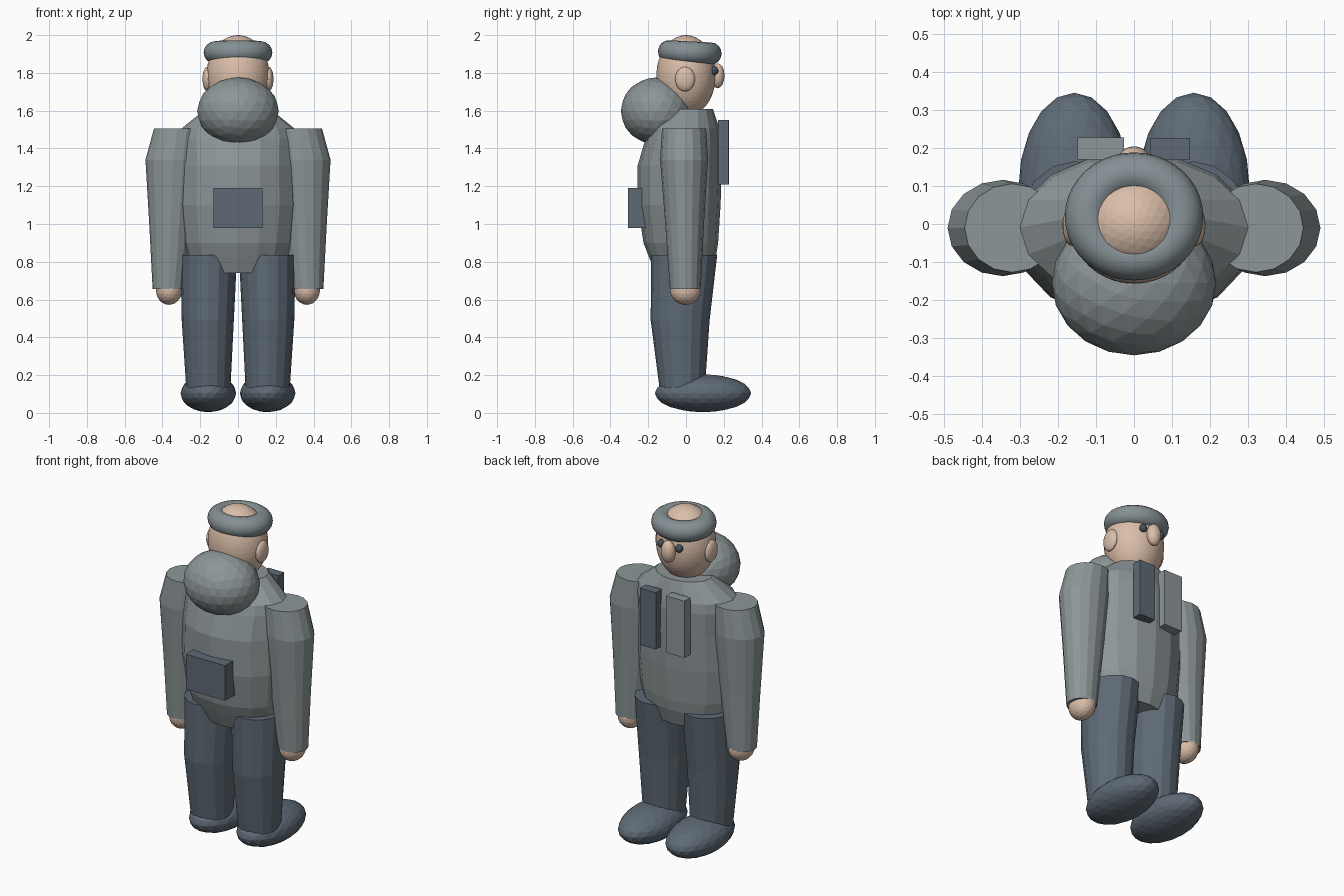
import bpy, bmesh, math

if "Cube" in bpy.data.objects:
    bpy.data.objects.remove(bpy.data.objects["Cube"])


def material(name, hex_code):
    def lin(c):
        return c / 12.92 if c <= 0.04045 else ((c + 0.055) / 1.055) ** 2.4
    m = bpy.data.materials.new(name)
    rgb = [lin(int(hex_code[i:i + 2], 16) / 255) for i in (0, 2, 4)]
    m.diffuse_color = (*rgb, 1)
    m.use_nodes = True
    m.node_tree.nodes["Principled BSDF"].inputs["Base Color"].default_value = m.diffuse_color
    return m


GREY = material("jacket grey", "8D9698")
DARK = material("slate", "5E6A75")
SKIN = material("skin", "DBBEA9")
HAIR = material("hair grey", "859094")
EYE = material("eye slate", "4A5661")


def finish(bm, name, mat):
    bmesh.ops.recalc_face_normals(bm, faces=bm.faces)
    me = bpy.data.meshes.new(name)
    bm.to_mesh(me)
    bm.free()
    ob = bpy.data.objects.new(name, me)
    bpy.context.collection.objects.link(ob)
    me.materials.append(mat)
    return ob


def loft(name, rings, mat, sides=16):
    """Rings are (z, centre x, radius x, front y, back y)."""
    bm = bmesh.new()
    loops = []
    for z, cx, rx, yf, yb in rings:
        cy, ry = (yf + yb) / 2, (yb - yf) / 2
        loops.append([bm.verts.new((cx + rx * math.cos(a), cy + ry * math.sin(a), z))
                      for a in (2 * math.pi * i / sides for i in range(sides))])
    for lo, hi in zip(loops, loops[1:]):
        for i in range(sides):
            j = (i + 1) % sides
            bm.faces.new((lo[i], lo[j], hi[j], hi[i]))
    bm.faces.new(loops[0])
    bm.faces.new(loops[-1])
    return finish(bm, name, mat)


def ellipsoid(name, centre, radii, mat, detail=3):
    bm = bmesh.new()
    bmesh.ops.create_icosphere(bm, subdivisions=detail, radius=1)
    bmesh.ops.scale(bm, vec=radii, verts=bm.verts)
    bmesh.ops.translate(bm, vec=centre, verts=bm.verts)
    return finish(bm, name, mat)


def box(name, lo, hi, mat):
    bm = bmesh.new()
    bmesh.ops.create_cube(bm, size=1)
    bmesh.ops.scale(bm, vec=[b - a for a, b in zip(lo, hi)], verts=bm.verts)
    bmesh.ops.translate(bm, vec=[(a + b) / 2 for a, b in zip(lo, hi)], verts=bm.verts)
    return finish(bm, name, mat)


# Jacket body
loft("torso", [
    (0.74, 0, 0.22, -0.16, 0.13),
    (0.835, 0, 0.27, -0.20, 0.16),
    (0.90, 0, 0.29, -0.225, 0.17),
    (1.10, 0, 0.312, -0.256, 0.183),
    (1.31, 0, 0.305, -0.256, 0.19),
    (1.45, 0, 0.31, -0.215, 0.187),
    (1.505, 0, 0.30, -0.195, 0.177),
    (1.61, 0, 0.17, -0.11, 0.142)], GREY)

# Limbs, ears and eyes on both sides
for side, s in (("left", -1), ("right", 1)):
    loft(side + "_leg", [
        (0.13, s * 0.157, 0.117, -0.14, 0.10),
        (0.49, s * 0.160, 0.138, -0.187, 0.125),
        (0.835, s * 0.155, 0.150, -0.185, 0.165)], DARK)
    ellipsoid(side + "_shoe", (s * 0.157, 0.09, 0.104), (0.147, 0.255, 0.1), DARK)
    loft(side + "_arm", [
        (0.655, s * 0.368, 0.084, -0.085, 0.078),
        (1.00, s * 0.355, 0.115, -0.11, 0.095),
        (1.34, s * 0.345, 0.145, -0.137, 0.116),
        (1.505, s * 0.32, 0.125, -0.127, 0.106)], GREY)
    ellipsoid(side + "_hand", (s * 0.365, -0.003, 0.652), (0.07, 0.082, 0.08), SKIN)
    ellipsoid(side + "_ear", (s * 0.162, -0.005, 1.767), (0.026, 0.053, 0.065), SKIN)
    ellipsoid(side + "_eye", (s * 0.06, 0.15, 1.812), (0.022, 0.022, 0.024), EYE, 2)

# Head and nose
ellipsoid("head", (0, 0.0, 1.785), (0.167, 0.157, 0.215), SKIN, 4)
ellipsoid("nose", (0, 0.168, 1.785), (0.042, 0.036, 0.065), SKIN)

# Ring of hair around the bald crown
bpy.ops.mesh.primitive_torus_add(major_radius=0.122, minor_radius=0.06,
                                 major_segments=40, minor_segments=16,
                                 location=(0, 0.02, 1.908),
                                 rotation=(math.radians(-3), 0, 0))
hair = bpy.context.object
hair.name = "hair_ring"
hair.scale = (1, 0.925, 0.98)
hair.data.materials.append(HAIR)
bpy.ops.object.shade_smooth_by_angle()

# Round bundle, belly pouch and the two plates on the other side
ellipsoid("round_bundle", (0, -0.155, 1.598), (0.216, 0.19, 0.178), GREY)
box("belly_pouch", (-0.13, -0.308, 0.98), (0.13, -0.2, 1.19), DARK)
box("light_plate", (-0.148, 0.17, 1.21), (-0.026, 0.227, 1.55), GREY)
box("dark_plate", (0.042, 0.17, 1.21), (0.147, 0.226, 1.55), DARK)
